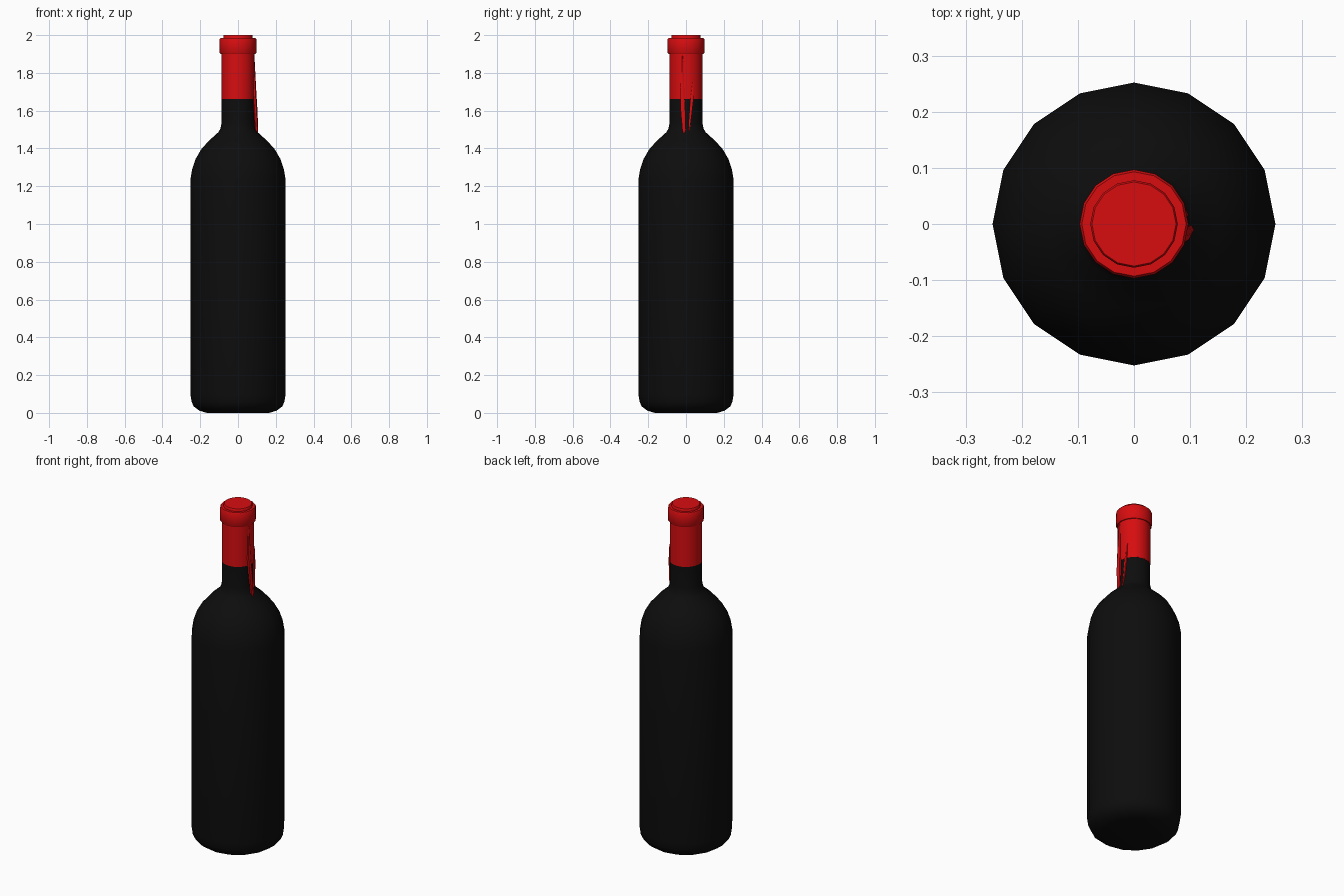
import bpy
import math
from mathutils import Vector

old = bpy.data.objects.get("Cube")
if old:
    bpy.data.objects.remove(old, do_unlink=True)

SIDES = 16


def material(name, colour, roughness):
    mat = bpy.data.materials.new(name)
    mat.use_nodes = True
    mat.diffuse_color = colour
    bsdf = mat.node_tree.nodes["Principled BSDF"]
    bsdf.inputs["Base Color"].default_value = colour
    bsdf.inputs["Roughness"].default_value = roughness
    return mat


black_glass = material("black glass", (0.004, 0.004, 0.004, 1), 0.3)
red_wax = material("red wax", (0.68, 0.004, 0.005, 1), 0.5)


def add_mesh(name, verts, faces, mat, angle):
    mesh = bpy.data.meshes.new(name)
    mesh.from_pydata(verts, [], faces)
    mesh.materials.append(mat)
    obj = bpy.data.objects.new(name, mesh)
    bpy.context.collection.objects.link(obj)
    bpy.ops.object.select_all(action="DESELECT")
    obj.select_set(True)
    bpy.context.view_layer.objects.active = obj
    bpy.ops.object.shade_smooth_by_angle(angle=math.radians(angle))
    return obj


def tube(name, rings, sides, mat, angle):
    """Skin a list of (centre, x radius, y radius) rings and cap both ends."""
    verts, faces = [], []
    for centre, rx, ry in rings:
        for i in range(sides):
            a = math.tau * i / sides
            verts.append(Vector(centre) + Vector((rx * math.cos(a), ry * math.sin(a), 0)))
    for r in range(len(rings) - 1):
        for i in range(sides):
            j = (i + 1) % sides
            a, b = r * sides, (r + 1) * sides
            faces.append((a + i, a + j, b + j, b + i))
    faces.append(tuple(reversed(range(sides))))
    faces.append(tuple(range(len(verts) - sides, len(verts))))
    return add_mesh(name, verts, faces, mat, angle)


def lathe(name, profile, mat, angle=40):
    return tube(name, [((0, 0, z), r, r) for r, z in profile], SIDES, mat, angle)


# Bottle: rounded foot, straight body, curved shoulder, neck
lathe("bottle", [
    (0.165, 0.0), (0.205, 0.012), (0.235, 0.035), (0.246, 0.06), (0.252, 0.1),
    (0.252, 1.235), (0.243, 1.29), (0.224, 1.345), (0.195, 1.395),
    (0.155, 1.44), (0.105, 1.485), (0.093, 1.505), (0.087, 1.535), (0.087, 1.67),
], black_glass, 60)

# Wax sleeve, lip and top
lathe("wax_sleeve", [(0.088, 1.662), (0.088, 1.905)], red_wax)
lathe("wax_lip", [(0.093, 1.9), (0.097, 1.906), (0.097, 1.978), (0.093, 1.985)], red_wax)
lathe("wax_top", [(0.078, 1.98), (0.078, 1.996), (0.075, 2.0)], red_wax)


# Wax runs down the left side of the neck
def drip(name, points):
    tube(name, [((x, y, z), rx, ry) for x, y, z, rx, ry in points], 6, red_wax, 50)


drip("large_drip", [
    (0.104, -0.009, 1.472, 0.003, 0.003), (0.098, -0.011, 1.5, 0.009, 0.01),
    (0.093, -0.016, 1.6, 0.01, 0.014), (0.087, -0.02, 1.7, 0.01, 0.013),
    (0.08, -0.02, 1.89, 0.007, 0.006),
])
drip("small_drip", [
    (0.095, 0.016, 1.485, 0.002, 0.003), (0.088, 0.022, 1.55, 0.006, 0.006),
    (0.084, 0.031, 1.65, 0.006, 0.009), (0.079, 0.038, 1.75, 0.003, 0.003),
])
